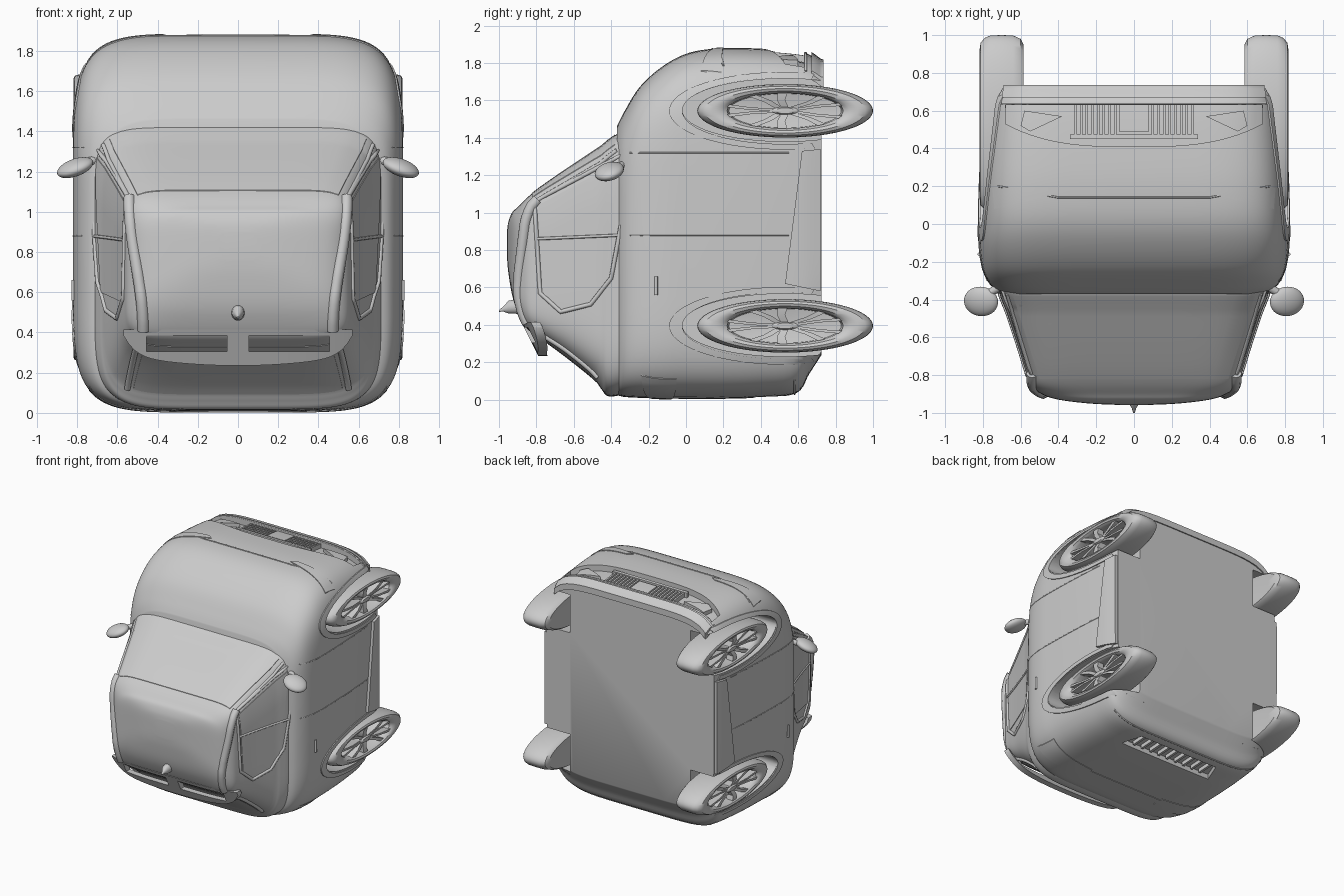
import bpy, bmesh
from math import sin, cos, pi, radians
from mathutils import Vector

if "Cube" in bpy.data.objects:
    bpy.data.objects.remove(bpy.data.objects["Cube"])

# Compact car standing on its tail: car-up is -y, nose is +z.
# Stations: y, rear z, front z, half width, rear exponent, front exponent
BODY = [(.725, .24, 1.80, .765, 6, 6), (.66, .14, 1.845, .78, 6, 6), (.59, .035, 1.862, .79, 6, 6),
        (.40, .012, 1.877, .805, 6, 6), (.20, .005, 1.88, .815, 6, 6), (.02, .005, 1.856, .82, 6, 6),
        (-.12, .006, 1.786, .82, 6, 6), (-.246, .01, 1.674, .80, 6, 6),
        (-.33, .015, 1.54, .755, 6, 6), (-.37, .025, 1.46, .69, 6, 6)]
CABIN = [(-.25, .06, 1.46, .73, 6, 8), (-.35, .025, 1.43, .715, 6, 8), (-.42, .02, 1.385, .69, 6, 8),
         (-.455, .06, 1.355, .675, 6, 8), (-.50, .115, 1.325, .66, 6, 8), (-.65, .235, 1.225, .61, 6, 8),
         (-.78, .33, 1.135, .57, 7, 8), (-.85, .38, 1.08, .545, 7, 8), (-.90, .47, 1.03, .49, 6, 6),
         (-.93, .56, 1.0, .40, 5, 5), (-.95, .68, .95, .24, 4, 4), (-.957, .76, .90, .10, 3, 3)]


def dense(st, k=5):
    out = []
    for i in range(len(st) - 1):
        a, b, c, d = (st[max(0, min(len(st) - 1, i + j))] for j in (-1, 0, 1, 2))
        for s in range(k):
            t = s / k
            out.append([.5 * (2 * q + (r - p) * t + (2 * p - 5 * q + 4 * r - w) * t * t
                              + (3 * q - p - 3 * r + w) * t ** 3) for p, q, r, w in zip(a, b, c, d)])
    return out + [list(st[-1])]


def finish(name, bm, angle=35):
    bmesh.ops.recalc_face_normals(bm, faces=bm.faces)
    me = bpy.data.meshes.new(name)
    bm.to_mesh(me)
    bm.free()
    ob = bpy.data.objects.new(name, me)
    bpy.context.collection.objects.link(ob)
    smooth(ob, angle)
    return ob


def smooth(ob, angle=35):
    bpy.ops.object.select_all(action='DESELECT')
    ob.select_set(True)
    bpy.context.view_layer.objects.active = ob
    bpy.ops.object.shade_smooth_by_angle(angle=radians(angle))


def skin(name, rings, closed=False, angle=35):
    bm = bmesh.new()
    vs = [[bm.verts.new(p) for p in r] for r in rings]
    n = len(vs[0])
    pairs = list(zip(vs, vs[1:])) + ([(vs[-1], vs[0])] if closed else [])
    for a, b in pairs:
        for i in range(n):
            bm.faces.new((a[i], a[(i + 1) % n], b[(i + 1) % n], b[i]))
    if not closed:
        bm.faces.new(vs[0])
        bm.faces.new(vs[-1])
    return finish(name, bm, angle)


class Shell:
    """Lofted superellipse shell that can also be queried for its surface."""
    def __init__(self, name, st):
        self.r = dense(st)
        rings = []
        for y, zr, zf, w, nr, nf in self.r:
            ring = []
            for i in range(96):
                c, s = cos(2 * pi * i / 96), sin(2 * pi * i / 96)
                e = 2 / (nf if s > 0 else nr)
                ring.append((w * abs(c) ** e * (1 if c > 0 else -1), y,
                             (zr + zf) / 2 + (zf - zr) / 2 * abs(s) ** e * (1 if s > 0 else -1)))
            rings.append(ring)
        self.ob = skin(name, rings)

    def at(self, y):
        for a, b in zip(self.r, self.r[1:]):
            if y >= b[0]:
                t = max(0, min(1, (a[0] - y) / (a[0] - b[0])))
                return [p + (q - p) * t for p, q in zip(a, b)]
        return self.r[-1]

    def side(self, s):
        def f(y, z, d=0):
            _, zr, zf, w, nr, nf = self.at(y)
            t = (z - (zr + zf) / 2) / ((zf - zr) / 2)
            n = nf if t > 0 else nr
            return Vector((s * (w * max(0.05, 1 - abs(t) ** n) ** (1 / n) + d), y, z))
        return f

    def end(self, s):
        def f(x, y, d=0):
            _, zr, zf, w, nr, nf = self.at(y)
            n = nf if s > 0 else nr
            h = max(0.02, 1 - abs(x / w) ** n) ** (1 / n)
            return Vector((x, y, (zr + zf) / 2 + s * ((zf - zr) / 2 * h + d)))
        return f


def quad(a, b, c, d):
    return lambda u, v: [(p * (1 - u) + q * u) * (1 - v) + (r * u + s * (1 - u)) * v
                         for p, q, r, s in zip(a, b, c, d)]


def patch(name, fn, surf, d0, d1, nu=16, nv=6):
    """Solid panel following a surface between two offsets."""
    rings = []
    for i in range(nu + 1):
        row = [fn(i / nu, j / nv) for j in range(nv + 1)]
        rings.append([surf(*p, d0) for p in row] + [surf(*p, d1) for p in reversed(row)])
    return skin(name, rings)


def tube(name, pts, r, cyclic=False):
    cu = bpy.data.curves.new(name, 'CURVE')
    cu.dimensions, cu.bevel_depth, cu.bevel_resolution, cu.use_fill_caps = '3D', r, 2, True
    sp = cu.splines.new('POLY')
    sp.points.add(len(pts) - 1)
    for p, q in zip(sp.points, pts):
        p.co = (*q, 1)
    sp.use_cyclic_u = cyclic
    ob = bpy.data.objects.new(name, cu)
    bpy.context.collection.objects.link(ob)
    return ob


def path(surf, pts, d=0, k=10, cyclic=False):
    ends = pts[1:] + (pts[:1] if cyclic else [])
    return [surf(a[0] + (b[0] - a[0]) * i / k, a[1] + (b[1] - a[1]) * i / k, d)
            for a, b in zip(pts, ends) for i in range(k + (not cyclic and b == pts[-1]))]


def cut(ob, tool):
    m = ob.modifiers.new('cut', 'BOOLEAN')
    m.operation, m.object, m.solver = 'DIFFERENCE', tool, 'EXACT'
    bpy.context.view_layer.objects.active = ob
    bpy.ops.object.modifier_apply(modifier='cut')
    bpy.data.objects.remove(tool)


def lathe(name, prof, y, z, s, seg=64):
    return skin(name, [[(s * x, y + r * cos(2 * pi * i / seg), z + .305 * r * sin(2 * pi * i / seg))
                        for i in range(seg)] for x, r in prof])


body, cabin = Shell('lower_body', BODY), Shell('cabin', CABIN)
front, rear = body.end(1), body.end(-1)
WY, AXLES = .53, (('front', 1.545), ('rear', .395))

# Wheel wells, nose intake and rear recess cut from the body
for s in (-1, 1):
    for _, z in AXLES:
        cut(body.ob, lathe('well_cutter', [(.55, .55), (1, .55)], WY, z + .004, s).evaluated_get(
            bpy.context.evaluated_depsgraph_get()).original)
intake = lambda u, v: ((2 * u - 1) * .68, .63 * v + (1 - v) * (.41 + .12 * abs(2 * u - 1) ** 3))
cut(body.ob, patch('intake_cutter', intake, front, -.05, .1, 32))
cut(body.ob, patch('recess_cutter', quad((-.42, .36), (.42, .36), (.36, .52), (-.36, .52)), rear, -.04, .1))
smooth(body.ob)

# Nose details
for i in range(8):
    for s in (-1, 1):
        x = s * (.10 + i * .03)
        patch('grille_slat', quad((x - .007, .47), (x + .007, .47), (x + .007, .63), (x - .007, .63)),
              front, -.06, -.015, 1, 3)
patch('grille_centre', quad((-.08, .49), (.08, .49), (.08, .63), (-.08, .63)), front, -.06, -.015, 4, 3)
patch('grille_bar', quad((-.34, .45), (.34, .45), (.34, .475), (-.34, .475)), front, -.06, -.01)
patch('front_lip', quad((-.70, .67), (.70, .67), (.69, .735), (-.69, .735)), front, -.03, .02, 24)
tube('nose_seam', path(front, [(-.72, .2), (-.4, .14), (.4, .14), (.72, .2)]), .005)
tube('bumper_seam', path(front, [(-.7, .64), (.7, .64)], 0, 24), .007)

# Tail details
patch('tail_light_bar', quad((-.34, -.16), (.34, -.16), (.34, -.10), (-.34, -.10)), rear, -.02, .004)
for i in range(9):
    x = -.32 + i * .08
    patch('rear_slat', quad((x - .01, .38), (x + .01, .38), (x + .01, .51), (x - .01, .51)), rear, -.05, -.01, 1, 3)
tube('rear_bumper_seam', path(rear, [(-.68, .58), (.68, .58)], 0, 24), .006)

for s, side in ((-1, 'left'), (1, 'right')):
    bs, cs = body.side(s), cabin.side(s)
    # Lamps and outer vents
    patch(side + '_headlight', quad((s * .36, .17), (s * .74, .08), (s * .75, .19), (s * .40, .20)), front, -.02, .006)
    patch(side + '_vent', quad((s * .38, .57), (s * .55, .49), (s * .60, .52), (s * .58, .60)), front, -.06, -.02)
    patch(side + '_tail_light', quad((s * .34, -.18), (s * .74, -.24), (s * .74, -.05), (s * .34, -.08)), rear, -.02, .004)
    # Sill skirt
    patch(side + '_sill', quad((.62, 1.33), (.53, .62), (.72, .58), (.72, 1.34)), bs, -.03, .022)
    # Wheel arch lips
    for name, z0 in AXLES:
        def arc(u, v, z0=z0):
            a = radians(210 * u - 105)
            return WY - (.55 + .07 * v) * cos(a), z0 + (.178 + .03 * v) * sin(a)
        patch(side + '_' + name + '_arch', arc, bs, -.03, .008, 40, 3)
    # Side window with frame
    win = [(-.81, 1.06), (-.34, 1.31), (-.335, 1.0), (-.40, .65), (-.51, .51), (-.67, .47), (-.78, .57)]
    tube(side + '_window_frame', path(cs, win, 0, 8, True), .012, True)
    patch(side + '_window', quad((-.79, 1.04), (-.36, 1.27), (-.44, .60), (-.76, .55)), cs, -.02, .004)
    tube(side + '_window_pillar', path(cs, [(-.80, .86), (-.34, .88)], .004), .008)
    # Door seams
    for z in (1.32, .88):
        tube(side + '_door_seam', path(bs, [(-.30, z), (.55, z)], -.001, 14), .004)
    tube(side + '_handle', path(bs, [(-.16, .66), (-.16, .56)], .004, 4), .009)
    # Pillar mouldings beside the windscreen and rear window
    we, re = cabin.end(1), cabin.end(-1)
    tube(side + '_front_pillar', path(we, [(s * .67, -.37), (s * .53, -.83)], -.004), .012)
    tube(side + '_rear_pillar', path(re, [(s * .55, -.47), (s * .49, -.82)], 0), .016)

    # Roof rail sits on the roof edge
    pts = []
    for i in range(21):
        z = 1.07 - .66 * i / 20
        x = .555 - .07 * sin(pi * .5 * i / 20) ** 2
        hit = [y for y in (-.96 + .004 * k for k in range(80)) if cs(y, z).x * s > x - .02
               and cabin.at(y)[1] < z < cabin.at(y)[2]]
        pts.append((s * (x - .015), (hit[0] if hit else -.82) + .008, z))
    tube(side + '_roof_rail', pts, .03)

    # Door mirror
    bpy.ops.mesh.primitive_uv_sphere_add(segments=32, ring_count=16, location=(s * .81, -.41, 1.22),
                                         rotation=(.25, s * .35, 0))
    ob = bpy.context.object
    ob.name, ob.scale = side + '_mirror', (.095, .08, .04)
    smooth(ob)
    tube(side + '_mirror_stalk', [(s * .69, -.32, 1.26), (s * .74, -.35, 1.25), (s * .80, -.39, 1.23)], .022)

    # Wheels: tyre and rim dish, hub, paired spokes
    for name, z in AXLES:
        label = side + '_' + name
        lathe(label + '_wheel', [(.59, .01), (.59, .33), (.585, .42), (.60, .45), (.64, .468), (.70, .47), (.76, .468),
                                 (.79, .455), (.812, .43), (.818, .39), (.812, .345), (.80, .325), (.79, .31),
                                 (.72, .30), (.70, .01)], WY, z, s)
        lathe(label + '_hub', [(.69, .07), (.79, .07), (.80, .05), (.80, .01)], WY, z, s, 32)
        for i in range(5):
            for k in (-1, 1):
                def ring(r, a, w, x0, x1):
                    c, n = (cos(a), sin(a)), (-sin(a), cos(a))
                    return [(s * x, WY + r * c[0] + q * n[0], z + .305 * (r * c[1] + q * n[1]))
                            for x, q in ((x0, -w), (x0, w), (x1, w), (x1, -w))]
                a = 2 * pi * i / 5 + pi
                skin(label + '_spoke', [ring(.05, a + k * .3, .02, .72, .785), ring(.19, a + k * .2, .022, .74, .80),
                                        ring(.315, a + k * .27, .026, .75, .805)])

# Windscreen and rear window panels
patch('windscreen', quad((-.64, -.38), (.64, -.38), (.50, -.82), (-.50, -.82)), cabin.end(1), -.02, .004, 24, 12)
patch('rear_window', quad((-.52, -.48), (.52, -.48), (.46, -.78), (-.46, -.78)), cabin.end(-1), -.02, .003, 24, 12)

# Roof spoiler with two slots
low = lambda x: .235 + .05 * abs(x / .57) ** 2 + .10 * abs(x / .57) ** 10
spoiler = patch('roof_spoiler', lambda u, v: ((2 * u - 1) * .57, low((2 * u - 1) * .57) * (1 - v) + .415 * v),
                lambda x, z, d: Vector((x, -.775 - .5 * (z - .235) + .05 * abs(x / .57) ** 4 + d, z)), -.015, .035, 40, 10)
for s in (-1, 1):
    bpy.ops.mesh.primitive_cube_add(size=1, location=(s * .255, -.82, .345))
    tool = bpy.context.object
    tool.scale, tool.hide_render = (.40, .4, .08), True
    bpy.context.view_layer.update()
    cut(spoiler, tool)
smooth(spoiler)

# Roof antenna
skin('antenna', [[(r * cos(2 * pi * i / 16), y, z + 1.2 * r * sin(2 * pi * i / 16)) for i in range(16)]
                 for y, r, z in ((-.90, .034, .50), (-.95, .028, .495), (-.975, .012, .485), (-1.0, .004, .475))])
